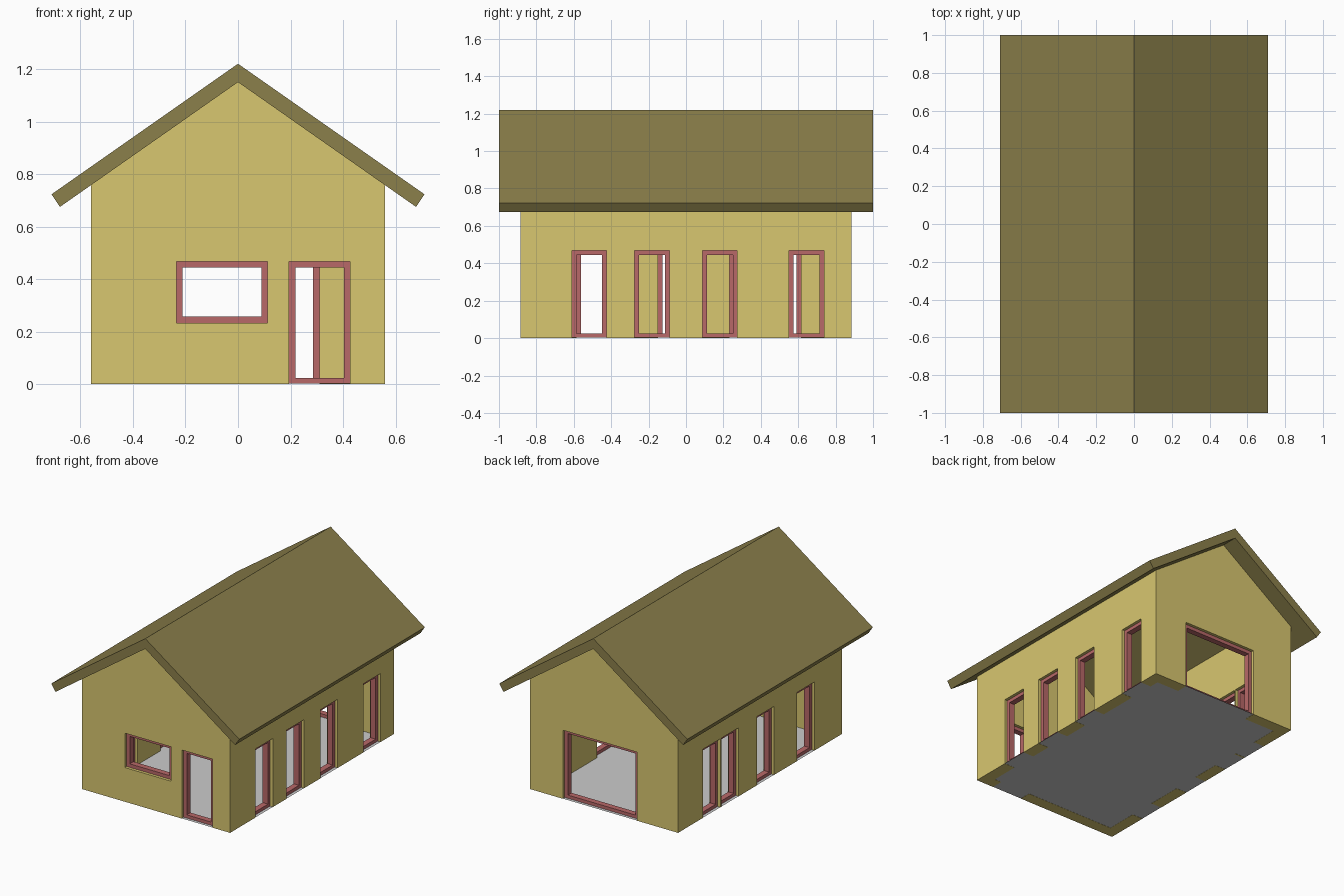
import bpy, bmesh
from mathutils import Vector

if "Cube" in bpy.data.objects:
    bpy.data.objects.remove(bpy.data.objects["Cube"])

HX, HY, T = 0.56, 0.885, 0.08        # wall half sizes and thickness
APEX, SLOPE = 1.15, 0.70             # underside of the ridge, roof pitch
TOP, RIM = 0.468, 0.024              # head height of openings, frame width
REVEAL, DEPTH = 0.02, 0.04           # frame set-back and frame depth


def material(name, rgb):
    m = bpy.data.materials.new(name)
    m.diffuse_color = (*rgb, 1)
    m.use_nodes = True
    m.node_tree.nodes["Principled BSDF"].inputs["Base Color"].default_value = m.diffuse_color
    return m


WALL = material("yellow_plaster", (0.69, 0.57, 0.16))
ROOF = material("olive_roof", (0.26, 0.215, 0.07))
FRAME = material("red_frame", (0.48, 0.14, 0.14))


def finish(bm, name, mat=None):
    bmesh.ops.recalc_face_normals(bm, faces=bm.faces)
    me = bpy.data.meshes.new(name)
    bm.to_mesh(me)
    bm.free()
    ob = bpy.data.objects.new(name, me)
    bpy.context.collection.objects.link(ob)
    if mat:
        me.materials.append(mat)
    return ob


def prism(name, profile, y0, y1, mat):
    """Extrude an x-z profile along y."""
    bm = bmesh.new()
    f = bm.faces.new([bm.verts.new((x, y0, z)) for x, z in profile])
    ext = bmesh.ops.extrude_face_region(bm, geom=[f])["geom"]
    verts = [v for v in ext if isinstance(v, bmesh.types.BMVert)]
    bmesh.ops.translate(bm, verts=verts, vec=(0, y1 - y0, 0))
    return finish(bm, name, mat)


def add_box(bm, lo, hi):
    lo, hi = Vector(lo), Vector(hi)
    vs = bmesh.ops.create_cube(bm, size=1)["verts"]
    bmesh.ops.scale(bm, verts=vs, vec=hi - lo)
    bmesh.ops.translate(bm, verts=vs, vec=(lo + hi) / 2)


def wall_box(bm, side, a, b, d0, d1, z0, z1):
    """Box in a wall: a..b along it, d0..d1 inward from its outer face."""
    axis, sign = side
    face = HX if axis == "x" else HY
    p, q = sorted((sign * (face - d0), sign * (face - d1)))
    if axis == "x":
        add_box(bm, (p, a, z0), (q, b, z1))
    else:
        add_box(bm, (a, p, z0), (b, q, z1))


# Openings: name, wall, start, end, sill height
front, back, right, left = ("y", -1), ("y", 1), ("x", 1), ("x", -1)
openings = [("front_window", front, -0.235, 0.113, 0.233),
            ("front_door", front, 0.195, 0.427, 0),
            ("back_door", back, -0.248, 0.31, 0)]
W = 0.186
for i, y in enumerate((-0.61, -0.275, 0.088, 0.551)):
    openings.append((f"right_window_{i + 1}", right, y, y + W, 0))
for i, y in enumerate((-0.585, -0.15, 0.233, 0.43)):
    openings.append((f"left_window_{i + 1}", left, y, y + W, 0))

# Walls with gables, hollowed and pierced
eave = APEX - SLOPE * HX
walls = prism("walls", [(-HX, 0), (HX, 0), (HX, eave), (0, APEX), (-HX, eave)],
              -HY, HY, WALL)
bm = bmesh.new()
add_box(bm, (-HX + T, -HY + T, -1), (HX - T, HY - T, 2))
room = finish(bm, "room_cutter")
bm = bmesh.new()
for _, side, a, b, z in openings:
    wall_box(bm, side, a, b, -0.05, T + 0.03, z if z else -0.1, TOP)
holes = finish(bm, "opening_cutter")
for cutter in (room, holes):
    cutter.hide_render = True
    cutter.hide_viewport = True
    mod = walls.modifiers.new(cutter.name, "BOOLEAN")
    mod.operation = "DIFFERENCE"
    mod.solver = "EXACT"
    mod.object = cutter
    
# Door and window frames
for name, side, a, b, z in openings:
    d0, d1 = REVEAL, REVEAL + DEPTH
    z0 = z or 0.002
    bm = bmesh.new()
    wall_box(bm, side, a, a + RIM, d0, d1, z0, TOP)
    wall_box(bm, side, b - RIM, b, d0, d1, z0, TOP)
    wall_box(bm, side, a + RIM, b - RIM, d0, d1, z0, z + RIM)
    wall_box(bm, side, a + RIM, b - RIM, d0, d1, TOP - RIM, TOP)
    finish(bm, name + "_frame", FRAME)

# Roof: one folded slab with square-cut eaves
prism("roof", [(0, 1.22), (0.71, 0.723), (0.678, 0.675), (0, APEX),
               (-0.678, 0.675), (-0.71, 0.723)], -1, 1, ROOF)

# Floor sheet
bm = bmesh.new()
bm.faces.new([bm.verts.new((x * HX, y * HY, 0.001))
              for x, y in ((-1, -1), (1, -1), (1, 1), (-1, 1))])
finish(bm, "floor")
